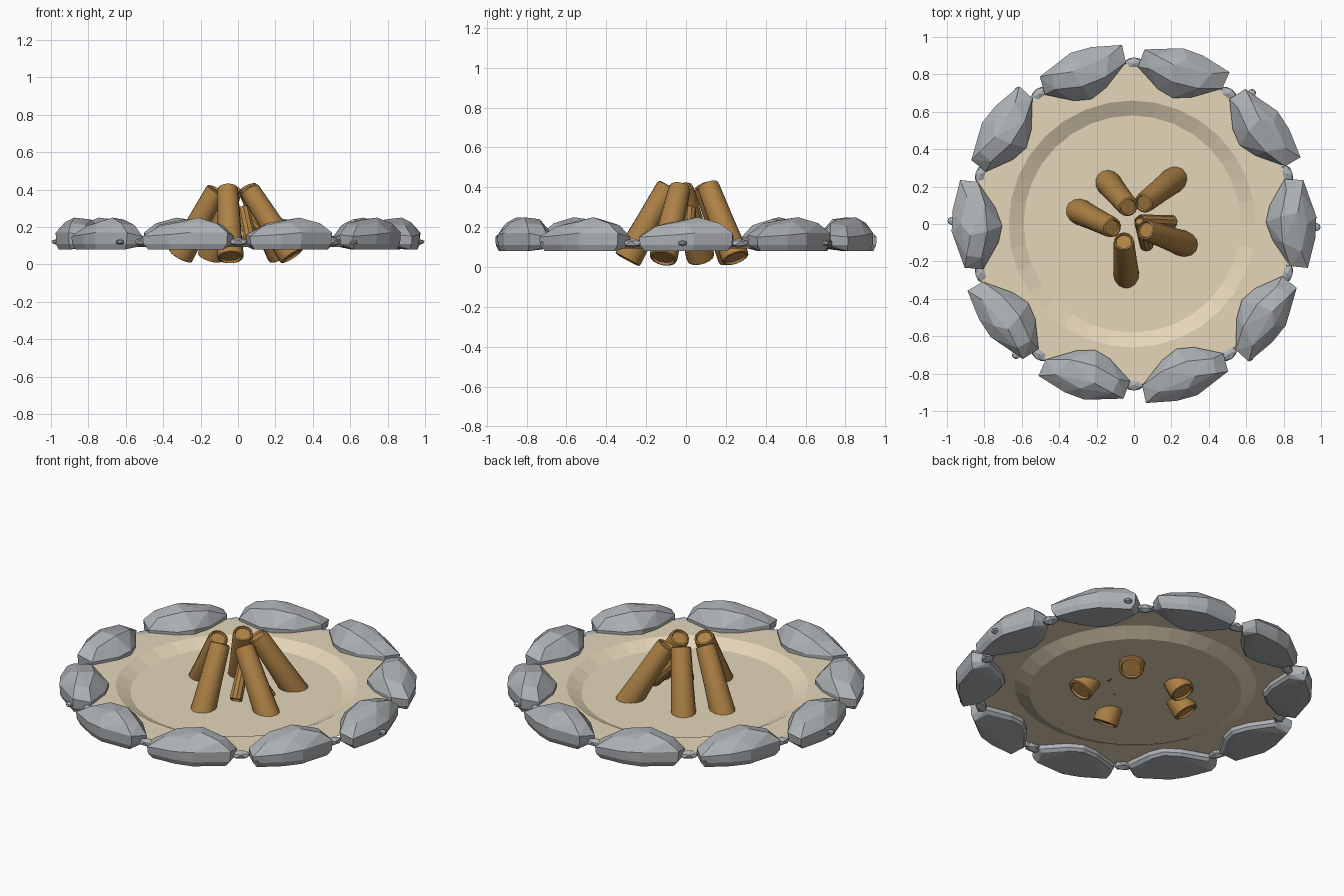
import bpy, bmesh
from math import sin, cos, pi, radians
from mathutils import Vector, Matrix

if "Cube" in bpy.data.objects:
    bpy.data.objects.remove(bpy.data.objects["Cube"])


def material(name, rgb):
    m = bpy.data.materials.new(name)
    m.diffuse_color = (*rgb, 1)
    m.use_nodes = True
    m.node_tree.nodes["Principled BSDF"].inputs["Base Color"].default_value = m.diffuse_color
    return m


SLATE = material("slate", (0.42, 0.44, 0.46))
SAND = material("sand", (0.78, 0.67, 0.48))
BARK = material("bark", (0.42, 0.22, 0.06))


def finish(bm, name, mat, matrix=Matrix()):
    bmesh.ops.recalc_face_normals(bm, faces=bm.faces)
    me = bpy.data.meshes.new(name)
    bm.to_mesh(me)
    bm.free()
    me.materials.append(mat)
    ob = bpy.data.objects.new(name, me)
    ob.matrix_world = matrix
    bpy.context.collection.objects.link(ob)
    return ob


def lathe(bm, profile, sides):
    """Join rings of (radius, height) into a surface around z."""
    rings = [[bm.verts.new((r * cos(2 * pi * i / sides), r * sin(2 * pi * i / sides), z))
              for i in range(sides)] for r, z in profile]
    for a, b in zip(rings, rings[1:]):
        for i in range(sides):
            j = (i + 1) % sides
            bm.faces.new((a[i], a[j], b[j], b[i]))
    return rings


def around(angle, radius, z=0):
    a = radians(angle)
    return Matrix.Rotation(a, 4, 'Z') @ Matrix.Translation((radius, 0, z))


# Sand bed: a thin dish with a sunken floor
bm = bmesh.new()
rings = lathe(bm, [(0.86, 0.133), (0.66, 0.133), (0.58, 0.093)], 32)
bm.faces.new(rings[-1])
bed = finish(bm, "sand_bed", SAND, Matrix.Translation((-0.01, 0, 0)))

# Ring of ten faceted boulders (local x = outward, y = along the ring)
OUTLINE = [(-.04, .24, .15), (.06, .235, .17), (.13, .04, .17), (.125, -.075, .16),
           (.085, -.235, .15), (-.01, -.225, .16), (-.105, -.085, .15),
           (-.14, .01, .16), (-.12, .10, .15)]
CROWN = [(-.03, .18, .21), (.05, .17, .22), (.03, .06, .25), (-.06, .04, .24),
         (-.05, -.10, .22), (.05, -.15, .205), (.08, .0, .225)]


def boulder(name, matrix):
    bm = bmesh.new()
    points = OUTLINE + CROWN + [(x * .88, y * .88, .08 if x > 0 else .095) for x, y, z in OUTLINE]
    points += [(x * .98, y * .98, .11) for x, y, z in OUTLINE]
    for p in points:
        bm.verts.new(p)
    hull = bmesh.ops.convex_hull(bm, input=bm.verts)
    junk = {v for v in hull["geom_interior"] + hull["geom_unused"]
            if isinstance(v, bmesh.types.BMVert)}
    bmesh.ops.delete(bm, geom=list(junk), context='VERTS')
    return finish(bm, name, SLATE, matrix)


for i in range(10):
    boulder(f"boulder_{i + 1}", around(36 * i, 0.845))


# Pebbles filling the gaps and scattered outside the ring
def pebble(name, matrix, size):
    bm = bmesh.new()
    bmesh.ops.create_icosphere(bm, subdivisions=1, radius=1)
    bmesh.ops.scale(bm, verts=bm.verts, vec=size)
    return finish(bm, name, SLATE, matrix)


for i in range(10):
    pebble(f"gap_pebble_{i + 1}", around(18 + 36 * i, 0.86, 0.12), (.034, .058, .024))
for i, a in enumerate((-1, 48, 131, 179, 228, 311)):
    r = 0.973 if a in (-1, 179) else 0.94
    pebble(f"outer_pebble_{i + 1}", around(a, r, 0.12), (.027, .025, .015))


# Logs: tapered, with a rim and recessed cut at both ends
def log(name, foot, tip, r0, r1, sides=14):
    foot, tip = Vector(foot), Vector(tip)
    axis = tip - foot
    h = axis.length
    bm = bmesh.new()
    rings = lathe(bm, [(r0 * .74, .012), (r0 * .82, 0), (r0 * .97, .004), (r0, .02),
                       (r0 * .4 + r1 * .6, h * .5), (r1, h - .02),
                       (r1 * .95, h - .004), (r1 * .8, h), (r1 * .72, h - .012)], sides)
    bm.faces.new(rings[0])
    bm.faces.new(rings[-1])
    ob = finish(bm, name, BARK,
                Matrix.Translation(foot) @ axis.to_track_quat('Z', 'Y').to_matrix().to_4x4())
    bpy.context.view_layer.objects.active = ob
    bpy.ops.object.select_all(action='DESELECT')
    ob.select_set(True)
    bpy.ops.object.shade_smooth_by_angle(angle=radians(30))
    return ob


LOGS = [((-.04, -.295, .035), (-.055, -.09, .41)),
        ((.29, -.115, .042), (.06, -.03, .40)),
        ((.23, .25, .042), (.05, .11, .41)),
        ((-.15, .235, .036), (-.03, .09, .41)),
        ((-.31, .075, .042), (-.115, -.02, .40))]
for i, (foot, tip) in enumerate(LOGS):
    log(f"log_{i + 1}", foot, tip, .071, .056)

# Kindling sticks inside the stack
log("kindling_1", (.21, .01, .11), (.03, .02, .29), .037, .032, 10)
log("kindling_2", (.07, -.12, .11), (.03, .02, .30), .037, .032, 10)
